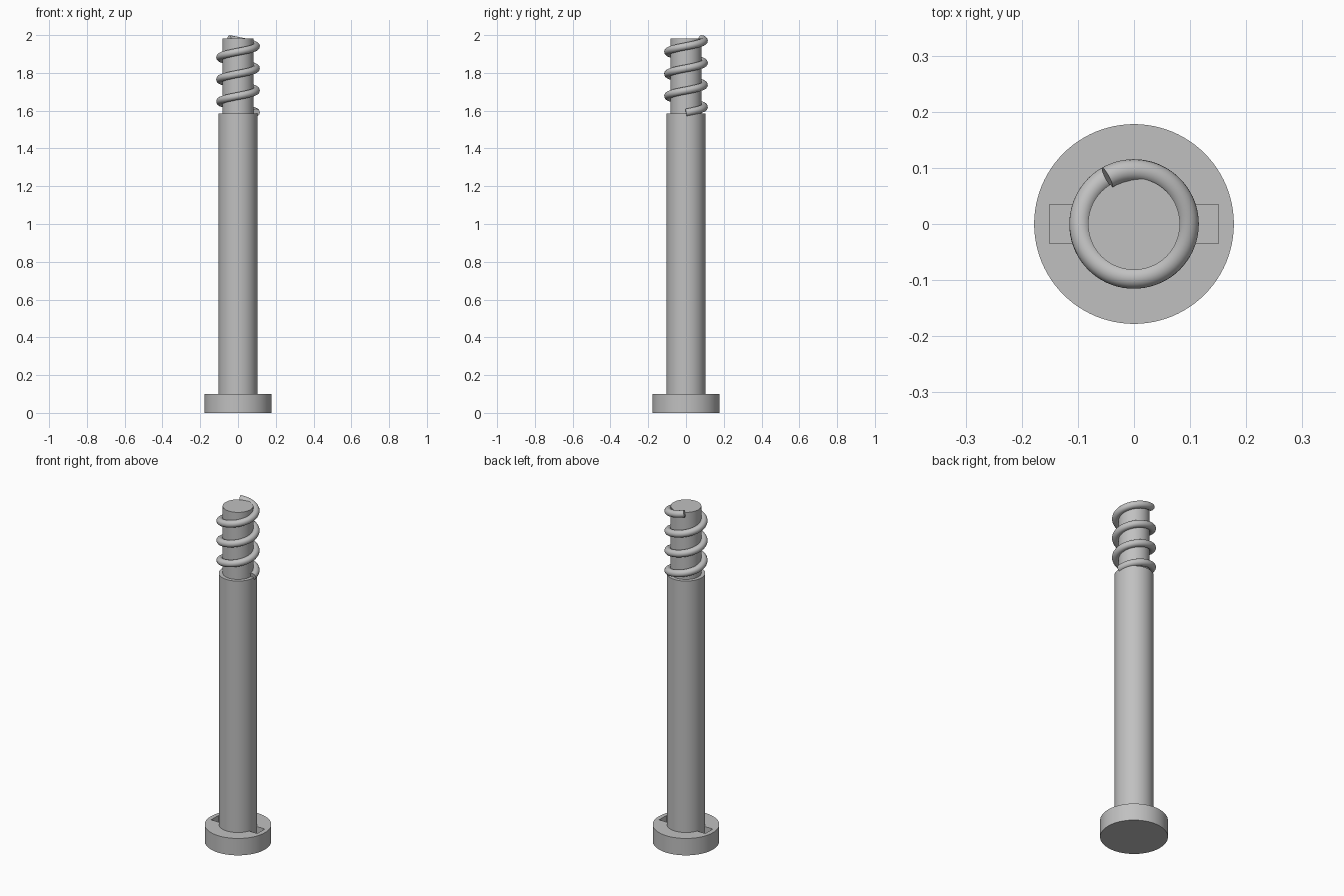
import bpy
import math

cube = bpy.data.objects.get("Cube")
if cube:
    bpy.data.objects.remove(cube, do_unlink=True)

# Single grey metal
grey = (0.53, 0.53, 0.53, 1.0)
metal = bpy.data.materials.new("plain grey")
metal.use_nodes = True
metal.diffuse_color = grey
metal.node_tree.nodes["Principled BSDF"].inputs["Base Color"].default_value = grey


def finish(obj, name):
    obj.name = name
    obj.data.materials.clear()
    obj.data.materials.append(metal)
    bpy.ops.object.select_all(action="DESELECT")
    obj.select_set(True)
    bpy.context.view_layer.objects.active = obj
    bpy.ops.object.shade_smooth_by_angle(angle=math.radians(35))
    return obj


def cylinder(name, radius, bottom, top):
    bpy.ops.mesh.primitive_cylinder_add(
        vertices=96, radius=radius, depth=top - bottom,
        location=(0, 0, (bottom + top) / 2))
    return finish(bpy.context.object, name)


# Round foot, long shaft and narrower tip
HEAD_TOP, SHOULDER, TIP_TOP = 0.1, 1.585, 1.981
head = cylinder("head", 0.178, 0, HEAD_TOP)
cylinder("shaft", 0.103, HEAD_TOP - 0.06, SHOULDER)
cylinder("tip", 0.082, SHOULDER - 0.02, TIP_TOP)

# Rectangular slot sunk into the head on both sides of the shaft
slot_depth = 0.05
bpy.ops.mesh.primitive_cube_add(size=1, location=(0, 0, HEAD_TOP))
cutter = bpy.context.object
cutter.name = "slot_cutter"
cutter.hide_render = True
cutter.scale = (0.302, 0.07, 2 * slot_depth)
bpy.context.view_layer.update()
cut = head.modifiers.new("slots", "BOOLEAN")
cut.operation = "DIFFERENCE"
cut.solver = "EXACT"
cut.object = cutter
bpy.context.view_layer.objects.active = head
bpy.ops.object.modifier_apply(modifier=cut.name)
bpy.data.objects.remove(cutter, do_unlink=True)
finish(head, "head")

# Helical thread wound round the tip
TURNS, STEPS = 10 / 3, 240
COIL_RADIUS, START, END = 0.0955, 1.59, 1.98
curve = bpy.data.curves.new("thread", "CURVE")
curve.dimensions = "3D"
curve.bevel_depth = 0.02
curve.bevel_resolution = 6
curve.use_fill_caps = True
spline = curve.splines.new("POLY")
spline.points.add(STEPS)
for i, point in enumerate(spline.points):
    t = i / STEPS
    angle = t * TURNS * math.tau
    point.co = (COIL_RADIUS * math.cos(angle), COIL_RADIUS * math.sin(angle),
                START + (END - START) * t, 1)
thread = bpy.data.objects.new("thread", curve)
bpy.context.collection.objects.link(thread)
bpy.ops.object.select_all(action="DESELECT")
thread.select_set(True)
bpy.context.view_layer.objects.active = thread
bpy.ops.object.convert(target="MESH")
finish(bpy.context.object, "thread")
